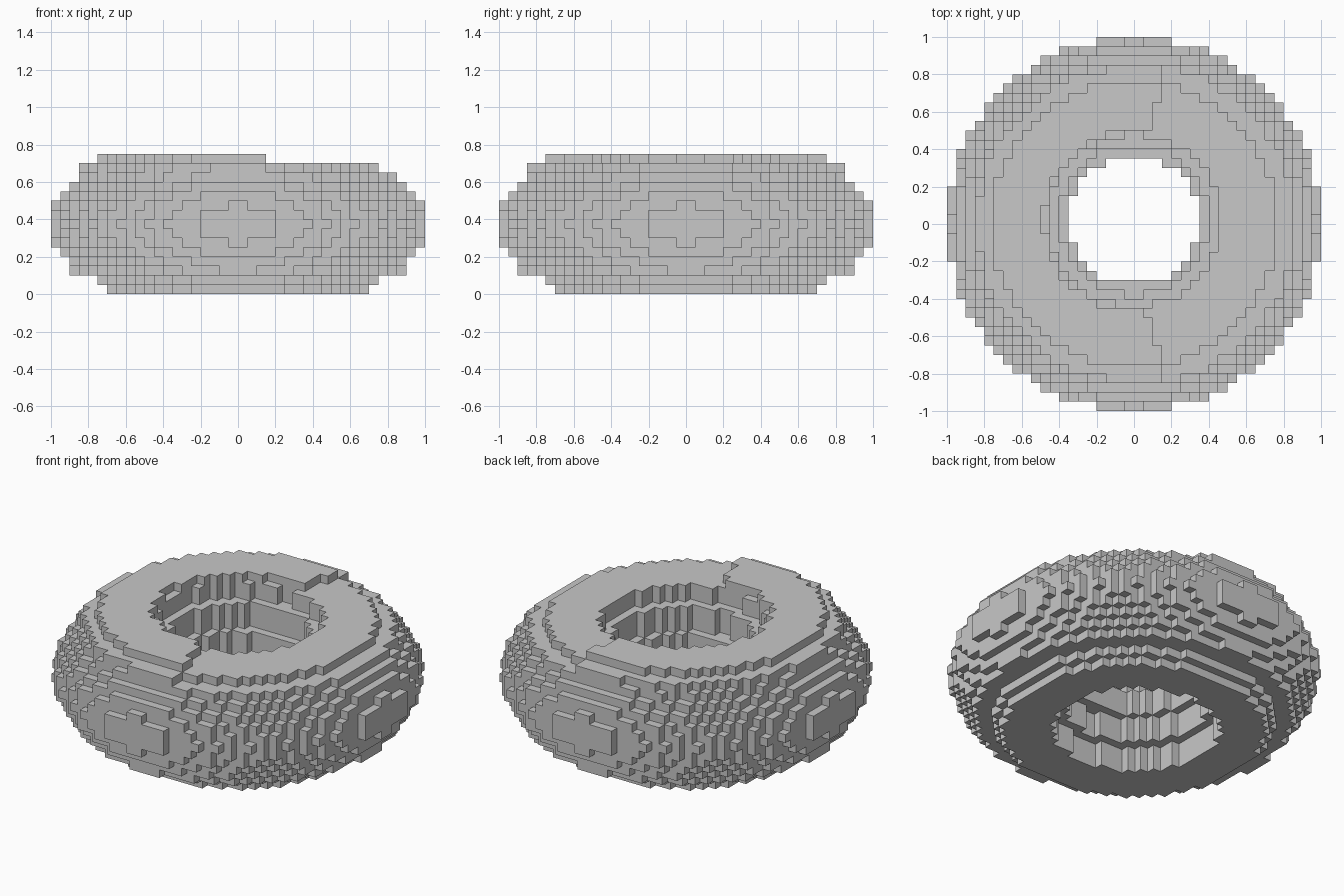
import bpy, bmesh, math
from mathutils import Vector

cube = bpy.data.objects.get("Cube")
if cube:
    bpy.data.objects.remove(cube, do_unlink=True)

CELL = 0.05
HALF = 20

# Ring profile, one entry per layer of cubes from the bottom up
OUTER = [.72, .77, .88, .91, .945, .977, .993, 1, .993, .977, .945, .905, .865, .84, .77]
INNER = [.457] * 3 + [.4] * 3 + [.344] * 3 + [.4] * 3 + [.457] * 2 + [.48]
HOLE_Y = 0.02


def solid(i, j, k):
    """True where the cube at grid place i, j, k belongs to the ring."""
    if not 0 <= k < len(OUTER):
        return False
    x, y = (i + 0.5) * CELL, (j + 0.5) * CELL
    outer = OUTER[k]
    # The +x side is one layer lower than the -x side
    if x > max(0, min(0.15, 0.3 * abs(y) - 0.07)):
        if k == 14:
            return False
        if k == 13:
            outer = OUTER[14]
    return math.hypot(x, y - HOLE_Y) >= INNER[k] and math.hypot(x, y) <= outer + 0.0005


# Grey stone colour
grey = bpy.data.materials.new("grey")
grey.use_nodes = True
colour = (0.58, 0.58, 0.58, 1)
grey.diffuse_color = colour
grey.node_tree.nodes["Principled BSDF"].inputs["Base Color"].default_value = colour

# Stepped ring: a square wherever a filled cube meets an empty one
bm = bmesh.new()
corners = {}


def corner(p):
    key = tuple(round(c) for c in p)
    if key not in corners:
        corners[key] = bm.verts.new(Vector(key) * CELL)
    return corners[key]


axes = [Vector((1, 0, 0)), Vector((0, 1, 0)), Vector((0, 0, 1))]
for i in range(-HALF, HALF):
    for j in range(-HALF, HALF):
        for k in range(len(OUTER)):
            if not solid(i, j, k):
                continue
            centre = Vector((i, j, k)) + Vector((0.5, 0.5, 0.5))
            for a in range(3):
                for side in (-1, 1):
                    n = axes[a] * side
                    if solid(i + int(n.x), j + int(n.y), k + int(n.z)):
                        continue
                    u = axes[(a + 1) % 3] * 0.5
                    v = axes[(a + 2) % 3] * 0.5 * side
                    mid = centre + n * 0.5
                    bm.faces.new([corner(mid + s * u + t * v) for s, t in
                                  ((-1, -1), (1, -1), (1, 1), (-1, 1))])

mesh = bpy.data.meshes.new("stepped_ring")
bm.to_mesh(mesh)
bm.free()
mesh.materials.append(grey)
ring = bpy.data.objects.new("stepped_ring", mesh)
bpy.context.collection.objects.link(ring)
